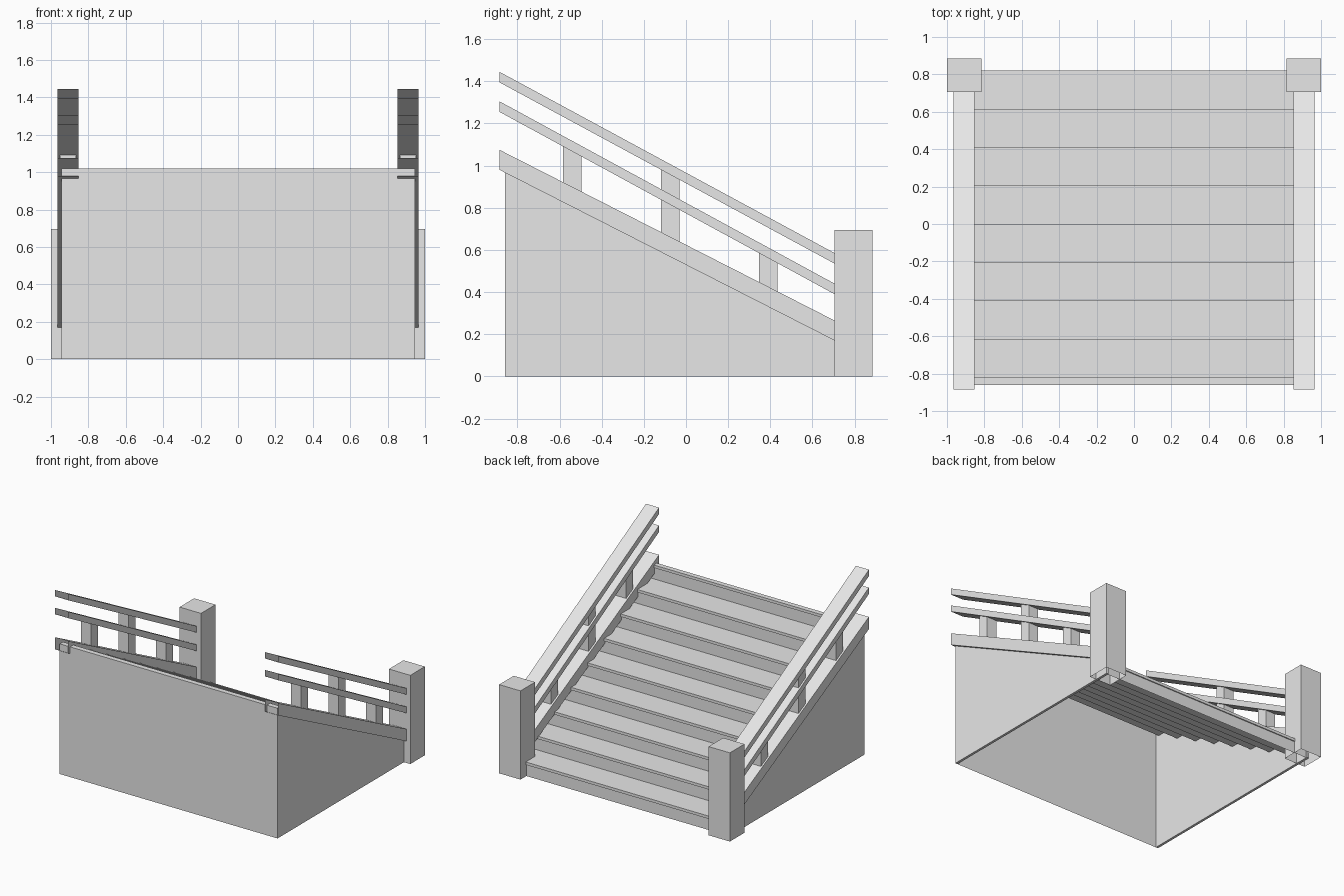
import bpy, bmesh

cube = bpy.data.objects.get("Cube")
if cube:
    bpy.data.objects.remove(cube, do_unlink=True)

grey = bpy.data.materials.new("plain_grey")
grey.use_nodes = True
colour = (0.8, 0.8, 0.8, 1)
grey.diffuse_color = colour
grey.node_tree.nodes["Principled BSDF"].inputs["Base Color"].default_value = colour


def extrude_x(name, profile, x0, x1, closed=True, caps=True, skip=()):
    """Sweep a (y, z) profile along x; skip drops chosen profile edges."""
    bm = bmesh.new()
    a = [bm.verts.new((x0, y, z)) for y, z in profile]
    b = [bm.verts.new((x1, y, z)) for y, z in profile]
    n = len(profile)
    for i in range(n if closed else n - 1):
        if i not in skip:
            j = (i + 1) % n
            bm.faces.new((a[i], a[j], b[j], b[i]))
    if caps:
        bm.faces.new(a)
        bm.faces.new(b)
    bmesh.ops.recalc_face_normals(bm, faces=bm.faces[:])
    mesh = bpy.data.meshes.new(name)
    bm.to_mesh(mesh)
    bm.free()
    mesh.materials.append(grey)
    obj = bpy.data.objects.new(name, mesh)
    bpy.context.collection.objects.link(obj)
    return obj


FRONT, POST = -0.885, 0.705      # y range of the sloping rails
WALL = -0.86                     # y of the tall end wall
STEPS, TOP = 9, 1.02
RISE, RUN = TOP / STEPS, 0.205
LIP, BOARD = 0.008, 0.022        # tread overhang and board thickness

# Stairs and tall end wall: one folded sheet, open underneath
outline = []
for k in range(STEPS):
    nose, z = 0.82 - k * RUN, (k + 1) * RISE
    riser = nose - LIP
    outline += [(riser, z - RISE), (riser, z - BOARD), (nose, z - BOARD), (nose, z)]
outline += [(WALL, TOP), (WALL, 0)]
extrude_x("stairs", outline, -0.943, 0.943, closed=False, caps=False)


def slope(y, z_front, z_back):
    return z_front + (z_back - z_front) * (y - FRONT) / (POST - FRONT)


# Parts on each side: bottom heights at both ends, then thickness
rails = {"stringer": (0.98, 0.17, 0.095),
         "middle_rail": (1.255, 0.39, 0.05),
         "top_rail": (1.395, 0.535, 0.05)}
balusters = [(-0.54, "middle_rail"), (-0.075, "top_rail"), (0.39, "middle_rail")]

for side, s in (("left", 1), ("right", -1)):
    # Side wall under the stringer
    extrude_x(side + "_side_wall",
              [(WALL, 0), (0.82, 0), (0.82, 0.16), (WALL, TOP)], s * 0.925, s * 0.945)

    # Sloping hollow rails with open ends
    for part, (zf, zb, t) in rails.items():
        extrude_x(f"{side}_{part}",
                  [(FRONT, zf), (POST, zb), (POST, zb + t), (FRONT, zf + t)],
                  s * 0.853, s * 0.966, skip=(1, 3))

    # Short uprights between the rails
    for i, (y, upper) in enumerate(balusters):
        low, high = rails["stringer"], rails[upper]
        y0, y1 = y - 0.043, y + 0.043
        extrude_x(f"{side}_baluster_{i + 1}",
                  [(y0, slope(y0, *low[:2]) + 0.05), (y1, slope(y1, *low[:2]) + 0.05),
                   (y1, slope(y1, *high[:2]) + 0.02), (y0, slope(y0, *high[:2]) + 0.02)],
                  s * 0.867, s * 0.953)

    # Newel post, open at the bottom
    extrude_x(side + "_newel_post",
              [(POST, 0), (0.885, 0), (0.885, 0.695), (POST, 0.695)],
              s * 0.815, s * 1.0, skip=(0,))
